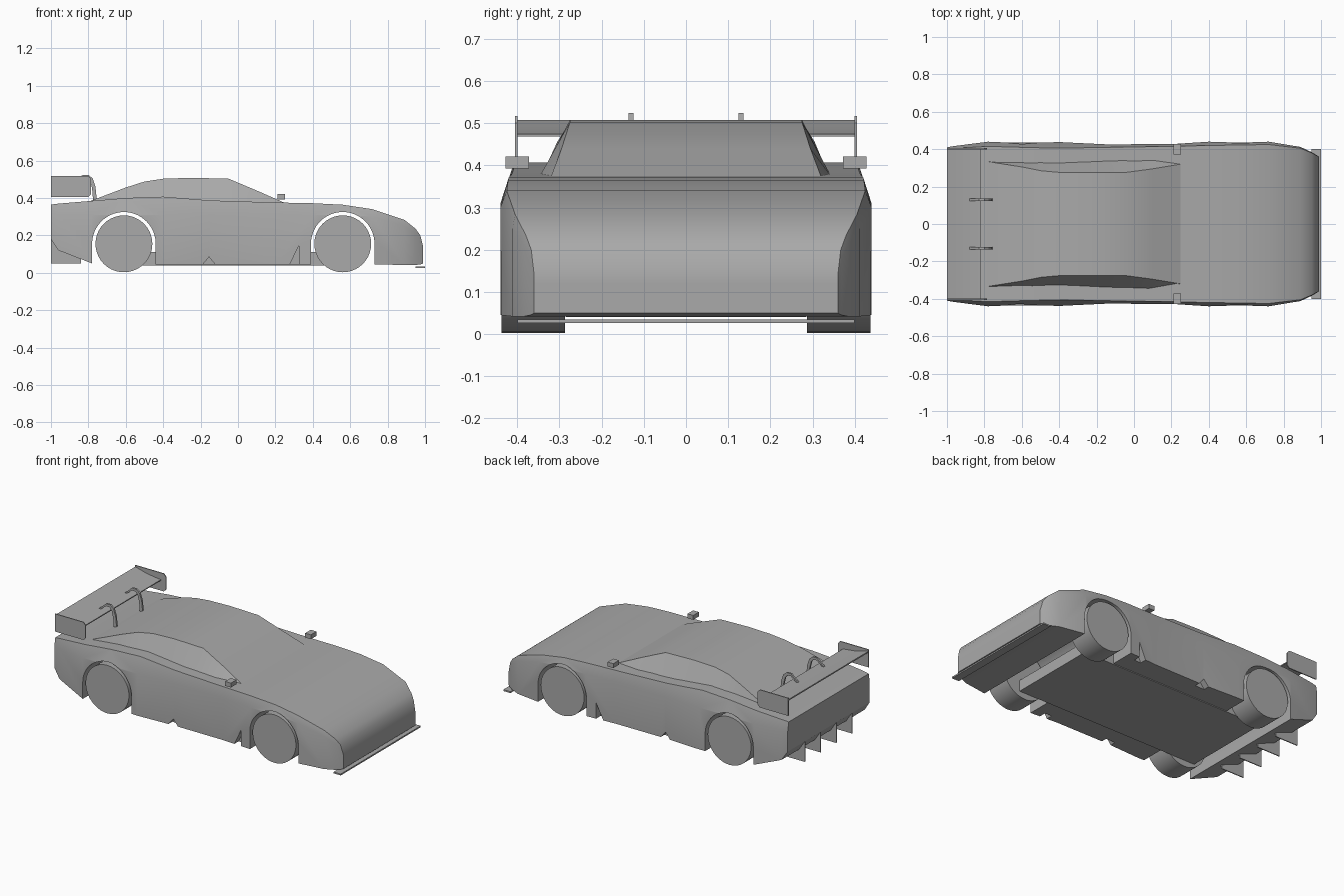
import bpy, bmesh, math

cube = bpy.data.objects.get("Cube")
if cube:
    bpy.data.objects.remove(cube)

paint = bpy.data.materials.new("plain_grey")
paint.use_nodes = True
GREY = (0.4, 0.4, 0.4, 1)
paint.diffuse_color = GREY
paint.node_tree.nodes["Principled BSDF"].inputs["Base Color"].default_value = GREY


def finish(name, bm, smooth=True):
    """Turn a bmesh into a named, painted object."""
    bmesh.ops.recalc_face_normals(bm, faces=bm.faces)
    mesh = bpy.data.meshes.new(name)
    bm.to_mesh(mesh)
    bm.free()
    mesh.materials.append(paint)
    obj = bpy.data.objects.new(name, mesh)
    bpy.context.collection.objects.link(obj)
    if smooth:
        shade(obj)
    return obj


def shade(obj):
    bpy.ops.object.select_all(action='DESELECT')
    obj.select_set(True)
    bpy.context.view_layer.objects.active = obj
    bpy.ops.object.shade_smooth_by_angle(angle=math.radians(28))


def prism(name, outline, y_min, y_max):
    """Extrude an x-z outline across the car."""
    bm = bmesh.new()
    face = bm.faces.new([bm.verts.new((x, y_min, z)) for x, z in outline])
    moved = bmesh.ops.extrude_face_region(bm, geom=[face])["geom"]
    verts = [g for g in moved if isinstance(g, bmesh.types.BMVert)]
    bmesh.ops.translate(bm, vec=(0, y_max - y_min, 0), verts=verts)
    return finish(name, bm)


def box(name, x_min, x_max, y_min, y_max, z_min, z_max):
    outline = [(x_min, z_min), (x_max, z_min), (x_max, z_max), (x_min, z_max)]
    return prism(name, outline, y_min, y_max)


def loft(name, stations):
    """Skin mirrored half sections: each station is x and a list of (y, z)."""
    bm = bmesh.new()
    rings = []
    for x, half in stations:
        ring = half + [(-y, z) for y, z in reversed(half)]
        rings.append([bm.verts.new((x, y, z)) for y, z in ring])
    count = len(rings[0])
    for a, b in zip(rings, rings[1:]):
        for i in range(count):
            j = (i + 1) % count
            bm.faces.new((a[i], a[j], b[j], b[i]))
    bm.faces.new(rings[0])
    bm.faces.new(rings[-1])
    return finish(name, bm)


def cut(target, cutter):
    """Subtract the cutter and discard it."""
    cutter.hide_render = True
    mod = target.modifiers.new("cut", 'BOOLEAN')
    mod.operation = 'DIFFERENCE'
    mod.solver = 'EXACT'
    mod.object = cutter
    bpy.context.view_layer.objects.active = target
    bpy.ops.object.modifier_apply(modifier=mod.name)
    bpy.data.objects.remove(cutter)


# Main body: x, side half width, deck half width, bottom, shoulder, deck height
body_rows = [
    (-1, .41, .40, .18, .31, .365),
    (-.96, .417, .405, .12, .31, .37),
    (-.78, .44, .415, .05, .31, .385),
    (-.6, .432, .41, .045, .31, .4),
    (-.4, .438, .405, .045, .31, .407),
    (-.15, .426, .41, .045, .31, .387),
    (.2, .427, .415, .045, .31, .376),
    (.4, .44, .42, .045, .31, .372),
    (.56, .436, .422, .045, .31, .364),
    (.72, .44, .425, .045, .3, .34),
    (.89, .412, .405, .042, .25, .283),
    (.95, .384, .38, .042, .21, .235),
    (.975, .369, .367, .045, .18, .2),
    (.99, .36, .36, .05, .12, .14),
]
body = loft("body", [(x, [(side, low), (side, mid), (deck, top)])
                     for x, side, deck, low, mid, top in body_rows])

# Wheel wells, open through the full width
WHEELS = {"rear": -.61, "front": .56}
WHEEL_Z, WELL_R = .155, .17
for centre in WHEELS.values():
    arch = [(centre + WELL_R, 0)]
    for i in range(33):
        a = math.pi * i / 32
        arch.append((centre + WELL_R * math.cos(a), WHEEL_Z + WELL_R * math.sin(a)))
    arch.append((centre - WELL_R, 0))
    cut(body, prism("well_cutter", arch, -.6, .6))

# Notches in the lower sills
notches = [[(.27, .03), (.325, .145), (.325, .03)],
           [(-.2, .03), (-.155, .085), (-.11, .03)]]
for outline in notches:
    for lo, hi in ((.39, .5), (-.5, -.39)):
        cut(body, prism("notch_cutter", outline, lo, hi))
shade(body)

# Cabin: x, base half width, roof half width, roof height
cabin_rows = [
    (-.79, .34, .335, .384), (-.6, .345, .305, .456),
    (-.5, .35, .285, .488), (-.4, .35, .276, .503),
    (-.25, .35, .275, .508), (-.05, .352, .275, .503),
    (.1, .355, .295, .44), (.25, .325, .32, .374),
]
loft("cabin", [(x, [(base, .36), (roof, top)])
               for x, base, roof, top in cabin_rows])

# Floor tray and front splitter
box("floor_tray", -.68, .6, -.285, .285, .04, .11)
box("front_splitter", .95, 1, -.4, .4, .026, .035)

# Wheels
for end, centre in WHEELS.items():
    rim = [(centre + .152 * math.cos(math.tau * i / 40),
            .155 + .152 * math.sin(math.tau * i / 40)) for i in range(40)]
    prism(end + "_left_wheel", rim, .287, .437)
    prism(end + "_right_wheel", rim, -.437, -.287)

# Diffuser fins under the tail
fin = [(-1, .19), (-1, .05), (-.84, .05), (-.84, .085), (-.95, .13)]
for i in range(4):
    y = (i - 1.5) * .157
    prism(f"diffuser_fin_{i + 1}", fin, y - .003, y + .003)

# Rear wing blade and its hooked struts
blade = [(-1, .5), (-.91, .477), (-.82, .468), (-.82, .474), (-.91, .485), (-1, .508)]
prism("wing_blade", blade, -.4, .4)
hook = [(-.755, .39), (-.762, .46), (-.777, .505), (-.8, .524), (-.83, .524), (-.88, .48),
        (-.87, .476), (-.83, .508), (-.806, .508), (-.79, .49), (-.78, .45), (-.775, .39)]

# Paired parts on each side
plate = [(-1, .405), (-.8, .405), (-.785, .42), (-.785, .5), (-.8, .517), (-1, .517)]
for side, sign in (("left", 1), ("right", -1)):
    prism(side + "_wing_strut", hook, sign * .13 - .006, sign * .13 + .006)
    prism(side + "_wing_end_plate", plate, sign * .402 - .003, sign * .402 + .003)
    box(side + "_mirror", .21, .25, sign * .4 - .028, sign * .4 + .028, .393, .421)
